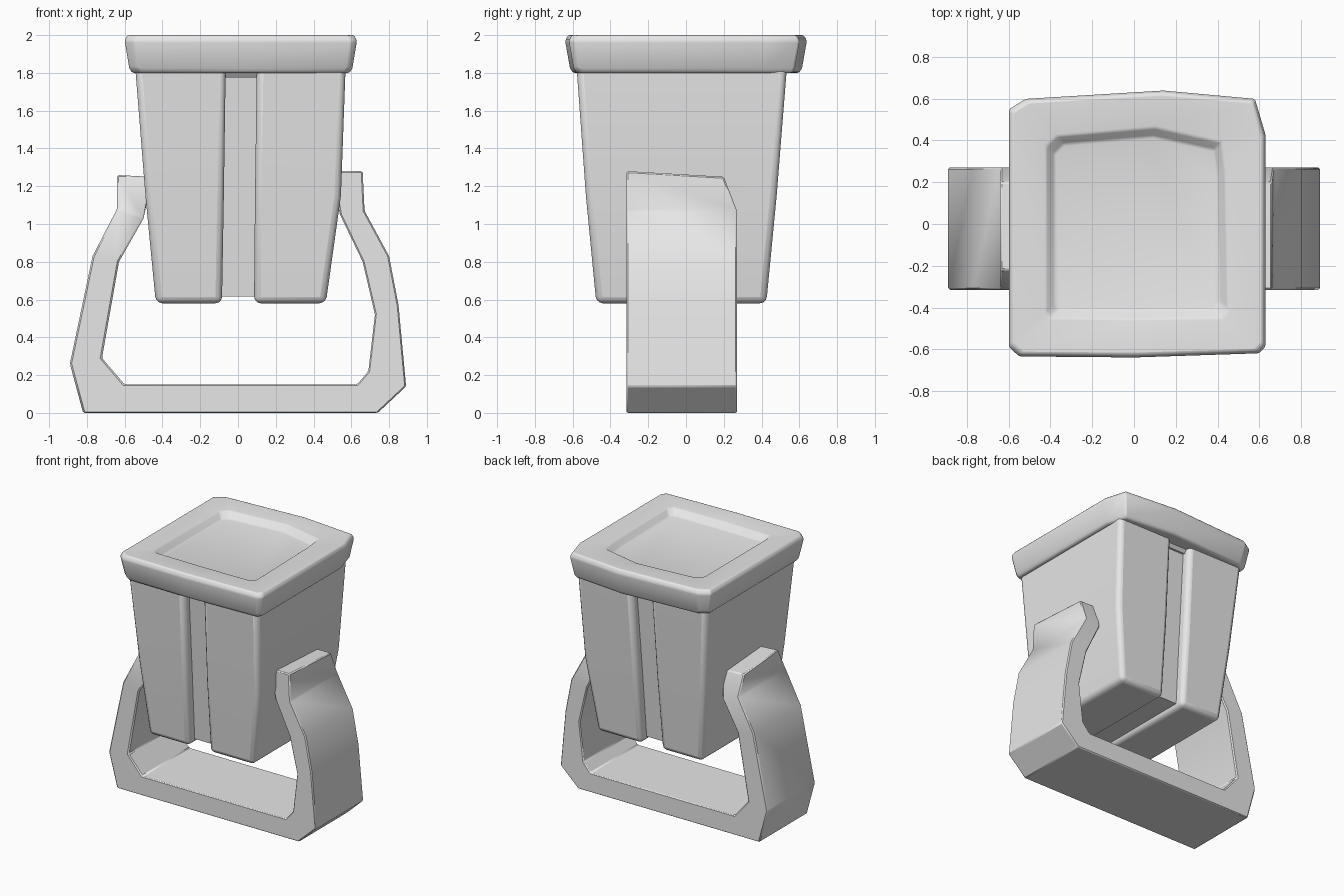
import bpy, bmesh, math

if "Cube" in bpy.data.objects:
    bpy.data.objects.remove(bpy.data.objects["Cube"])

grey = bpy.data.materials.new("plain grey")
grey.diffuse_color = (0.8, 0.8, 0.8, 1)
grey.use_nodes = True
grey.node_tree.nodes["Principled BSDF"].inputs["Base Color"].default_value = grey.diffuse_color


def loft(name, rings, bevel=0.0, segments=2, angle=35):
    """Skin a stack of equal-length point rings, cap both ends, soften the edges."""
    bm = bmesh.new()
    loops = [[bm.verts.new(p) for p in ring] for ring in rings]
    n = len(loops[0])
    for a, b in zip(loops, loops[1:]):
        for i in range(n):
            j = (i + 1) % n
            bm.faces.new((a[i], a[j], b[j], b[i]))
    bm.faces.new(loops[0][::-1])
    bm.faces.new(loops[-1])
    bmesh.ops.recalc_face_normals(bm, faces=bm.faces)
    mesh = bpy.data.meshes.new(name)
    bm.to_mesh(mesh)
    bm.free()
    mesh.materials.append(grey)
    ob = bpy.data.objects.new(name, mesh)
    bpy.context.collection.objects.link(ob)
    if bevel:
        mod = ob.modifiers.new("soft edges", 'BEVEL')
        mod.width = bevel
        mod.segments = segments
        mod.limit_method = 'ANGLE'
        mod.angle_limit = math.radians(25)
    bpy.ops.object.select_all(action='DESELECT')
    ob.select_set(True)
    bpy.context.view_layer.objects.active = ob
    bpy.ops.object.shade_smooth_by_angle(angle=math.radians(angle))
    return ob


def rect(x0, x1, y0, y1, z):
    return [(x0, y0, z), (x1, y0, z), (x1, y1, z), (x0, y1, z)]


# Two tapered body halves, with a recessed core forming the groove
loft("body_left_half", [rect(-0.435, -0.085, -0.475, 0.425, 0.58),
                        rect(-0.49, -0.075, -0.53, 0.48, 1.15),
                        rect(-0.545, -0.065, -0.58, 0.535, 1.84)], 0.035, 3)
loft("body_right_half", [rect(0.085, 0.465, -0.475, 0.425, 0.58),
                         rect(0.09, 0.545, -0.53, 0.48, 1.15),
                         rect(0.10, 0.57, -0.58, 0.535, 1.84)], 0.035, 3)
loft("body_core", [rect(-0.20, 0.20, -0.41, 0.36, 0.615),
                   rect(-0.20, 0.20, -0.51, 0.465, 1.84)])
# Small lip closing the groove under the lid
loft("groove_lip", [rect(-0.10, 0.13, -0.52, 0.475, 1.775),
                    rect(-0.10, 0.13, -0.57, 0.525, 1.84)])

# Lid with an uneven outline and a shallow dished top
outline = [(-0.6, -0.59), (-0.55, -0.635), (0, -0.64), (0.6, -0.62), (0.63, -0.59),
           (0.63, 0.43), (0.58, 0.6), (0.14, 0.64), (-0.52, 0.6), (-0.6, 0.55)]
dish = [(-0.42, -0.42), (-0.40, -0.45), (0, -0.455), (0.42, -0.45), (0.45, -0.41),
        (0.435, 0.25), (0.42, 0.39), (0.10, 0.46), (-0.37, 0.42), (-0.42, 0.37)]


def lid_ring(points, scale, z):
    return [(0.015 + (x - 0.015) * scale, y * scale, z) for x, y in points]


loft("lid", [lid_ring(outline, 0.935, 1.80), lid_ring(outline, 0.96, 1.825),
             lid_ring(outline, 1.0, 1.97), lid_ring(outline, 0.975, 2.0),
             lid_ring(dish, 1.0, 1.995), lid_ring(dish, 0.91, 1.95)], 0.01, 2, 50)

# Handle stand: (outer x, z, inner x, z) stations from left tip to right tip
stations = [(-0.64, 1.26, -0.46, 1.25), (-0.64, 1.08, -0.50, 1.03),
            (-0.77, 0.83, -0.63, 0.80), (-0.89, 0.26, -0.72, 0.29),
            (-0.82, 0.0, -0.60, 0.15), (0.74, 0.0, 0.63, 0.15),
            (0.89, 0.14, 0.69, 0.22), (0.85, 0.57, 0.725, 0.52),
            (0.80, 0.83, 0.66, 0.80), (0.67, 1.07, 0.54, 1.05),
            (0.66, 1.28, 0.50, 1.28)]
rings = []
for ox, oz, ix, iz in stations:
    tip = oz > 1.2
    back = 0.20 if tip else 0.27
    front = -0.22 if tip and ox < 0 else -0.315
    drop = 0.03 if tip else 0.0
    rings.append([(ox, front, oz), (ix, front, iz),
                  (ix, back, iz - drop), (ox, back, oz - drop)])
loft("handle_stand", rings, 0.008, 1, 32)
